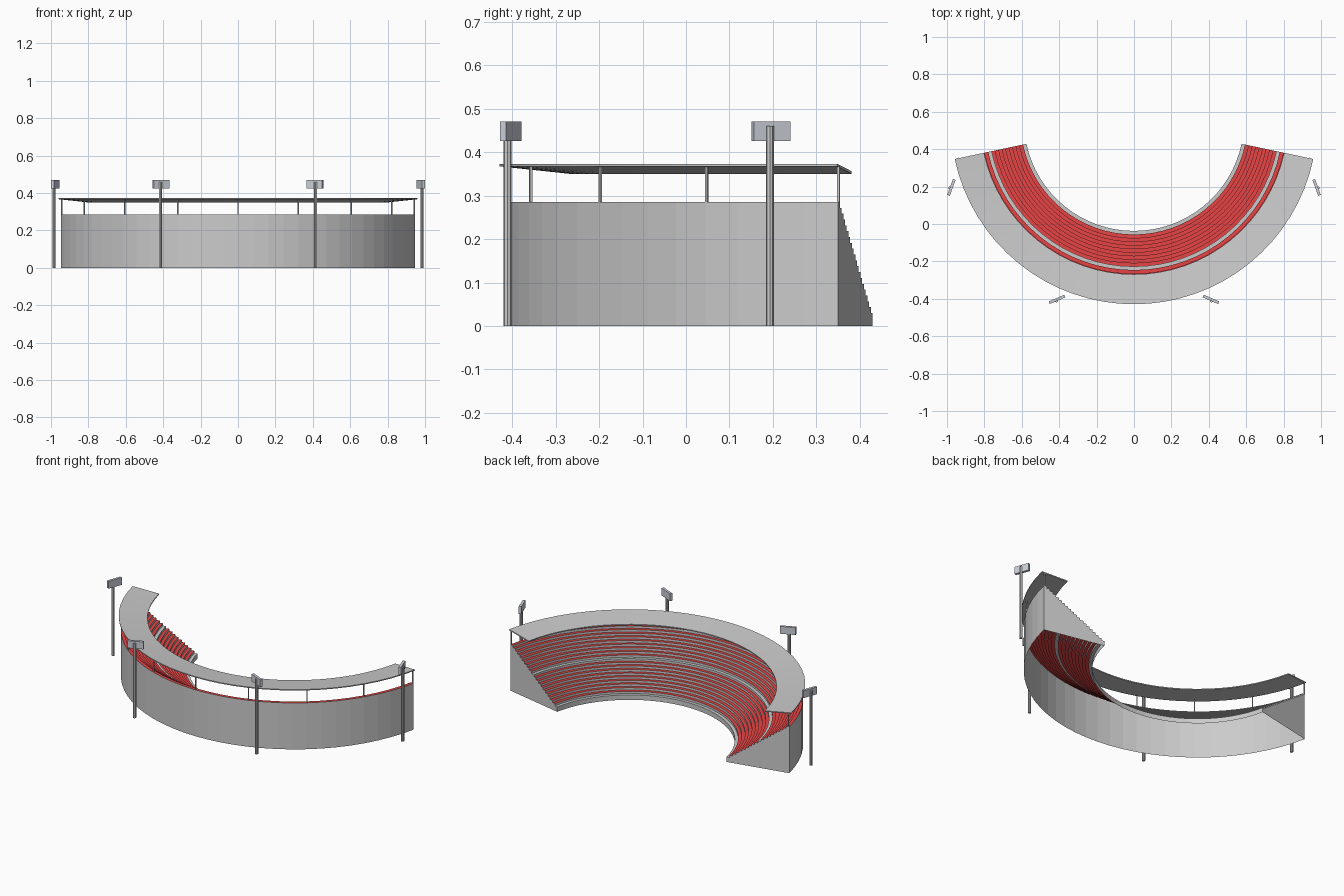
import bpy, bmesh, math

if "Cube" in bpy.data.objects:
    bpy.data.objects.remove(bpy.data.objects["Cube"])

CY = 0.551                      # centre of all arcs on the y axis
HALF = math.radians(78)         # half sweep of the stand
SEG = 32
ROWS = 20
R_IN, R_OUT = 0.588, 0.968
Z_LOW, Z_TOP = 0.03, 0.285
RUN = (R_OUT - R_IN) / ROWS
RISE = (Z_TOP - Z_LOW) / (ROWS - 1)
WALKWAYS = (0, 10)


def polar(r, a, z=0.0):
    return (r * math.sin(a), CY - r * math.cos(a), z)


def material(name, color):
    m = bpy.data.materials.new(name)
    m.diffuse_color = color
    m.use_nodes = True
    m.node_tree.nodes["Principled BSDF"].inputs["Base Color"].default_value = m.diffuse_color
    return m


def finish(bm, name, mat=None):
    me = bpy.data.meshes.new(name)
    bm.to_mesh(me)
    bm.free()
    ob = bpy.data.objects.new(name, me)
    bpy.context.collection.objects.link(ob)
    if mat:
        me.materials.append(mat)
    return ob


def sweep(name, profiles, mat=None, solid=False):
    """Sweep (radius, z) profiles along the arc; solid closes them and caps the ends."""
    bm = bmesh.new()
    for prof in profiles:
        rings = []
        for i in range(SEG + 1):
            a = -HALF + 2 * HALF * i / SEG
            rings.append([bm.verts.new(polar(r, a, z)) for r, z in prof])
        n = len(prof)
        for a, b in zip(rings, rings[1:]):
            for k in range(n if solid else n - 1):
                j = (k + 1) % n
                bm.faces.new((a[k], b[k], b[j], a[j]))
        if solid:
            bm.faces.new(rings[0])
            bm.faces.new(rings[-1][::-1])
            bmesh.ops.recalc_face_normals(bm, faces=bm.faces[:])
    return finish(bm, name, mat)


def tread(i):
    z = Z_LOW + RISE * i
    return [(R_IN + RUN * (i + 1), z), (R_IN + RUN * i, z)]


def riser(i):
    r, z = R_IN + RUN * i, Z_LOW + RISE * i
    return [(r, z), (r, z - RISE if i else 0)]


red = material("seat_red", (0.8, 0.06, 0.06, 1))
steel = material("lamp_steel", (0.6, 0.63, 0.7, 1))

# Stepped terrace, open underneath
sweep("seat_rows", [tread(i) for i in range(ROWS) if i not in WALKWAYS], red)
sweep("walkways", [tread(i) for i in WALKWAYS])
sweep("risers", [riser(i) for i in range(ROWS)])
sweep("outer_wall", [[(R_OUT, 0), (R_OUT, Z_TOP)]])

# Stepped end walls
for side, label in ((1, "right"), (-1, "left")):
    outline = [(R_IN, 0)]
    for i in range(ROWS):
        outline += tread(i)[::-1]
    outline.append((R_OUT, 0))
    bm = bmesh.new()
    f = bm.faces.new([bm.verts.new(polar(r, side * HALF, z)) for r, z in outline])
    f.normal_update()
    if f.normal.y < 0:
        f.normal_flip()
    bmesh.ops.triangulate(bm, faces=bm.faces[:])
    finish(bm, label + "_end_wall")

# Sloping roof
sweep("roof", [[(0.98, 0.367), (0.98, 0.373), (0.82, 0.356), (0.82, 0.350)]], solid=True)


def box(name, r, a, rot, size, z0, z1, mat=None):
    x, y, _ = polar(r, a)
    bpy.ops.mesh.primitive_cube_add(size=1, location=(x, y, (z0 + z1) / 2), rotation=(0, 0, rot))
    ob = bpy.context.object
    ob.name = name
    ob.scale = (size[0], size[1], z1 - z0)
    if mat:
        ob.data.materials.append(mat)


# Roof posts on the rim of the wall
for i in range(9):
    a = -HALF + 2 * HALF * i / 8
    box("roof_post", 0.963, a, a, (0.006, 0.006), Z_TOP, 0.368)

# Floodlight masts with lamp panels
for deg in (-70, -70 / 3, 70 / 3, 70):
    a = math.radians(deg)
    bpy.ops.mesh.primitive_cylinder_add(vertices=8, radius=0.009, depth=0.46,
                                        location=polar(1.047, a, 0.23))
    bpy.context.object.name = "light_mast"
    box("lamp_panel", 1.039, a, -a, (0.09, 0.015), 0.425, 0.47, steel)
